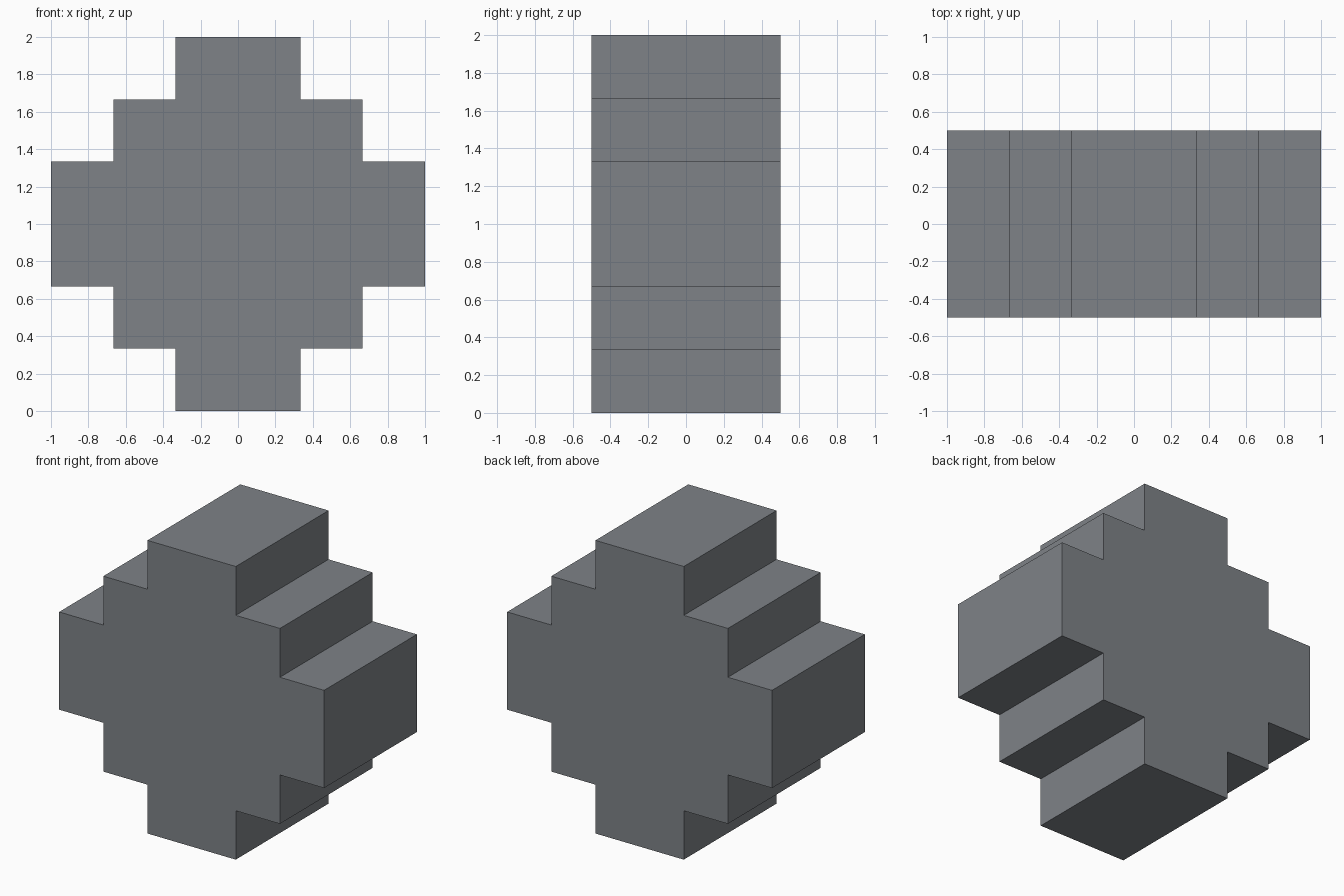
import bpy, bmesh

if "Cube" in bpy.data.objects:
    bpy.data.objects.remove(bpy.data.objects["Cube"])

# Flat grey for the whole block
grey = bpy.data.materials.new("slate grey")
grey.diffuse_color = (0.21, 0.225, 0.245, 1.0)
grey.use_nodes = True
grey.node_tree.nodes["Principled BSDF"].inputs["Base Color"].default_value = grey.diffuse_color

# Stepped diamond outline: one quadrant, mirrored to the other three
T = 1 / 3
quadrant = [(1, T), (2 * T, T), (2 * T, 2 * T), (T, 2 * T), (T, 1)]
upper = quadrant + [(-x, z) for x, z in reversed(quadrant)]
outline = upper + [(x, -z) for x, z in reversed(upper)]

# Extrude the outline along y
bm = bmesh.new()
front = bm.faces.new([bm.verts.new((x, -0.5, z + 1)) for x, z in outline])
ext = bmesh.ops.extrude_face_region(bm, geom=[front], use_keep_orig=True)
back_verts = [g for g in ext["geom"] if isinstance(g, bmesh.types.BMVert)]
bmesh.ops.translate(bm, vec=(0, 1, 0), verts=back_verts)
bmesh.ops.recalc_face_normals(bm, faces=bm.faces[:])

mesh = bpy.data.meshes.new("stepped_block")
bm.to_mesh(mesh)
bm.free()
mesh.materials.append(grey)
block = bpy.data.objects.new("stepped_block", mesh)
bpy.context.collection.objects.link(block)
